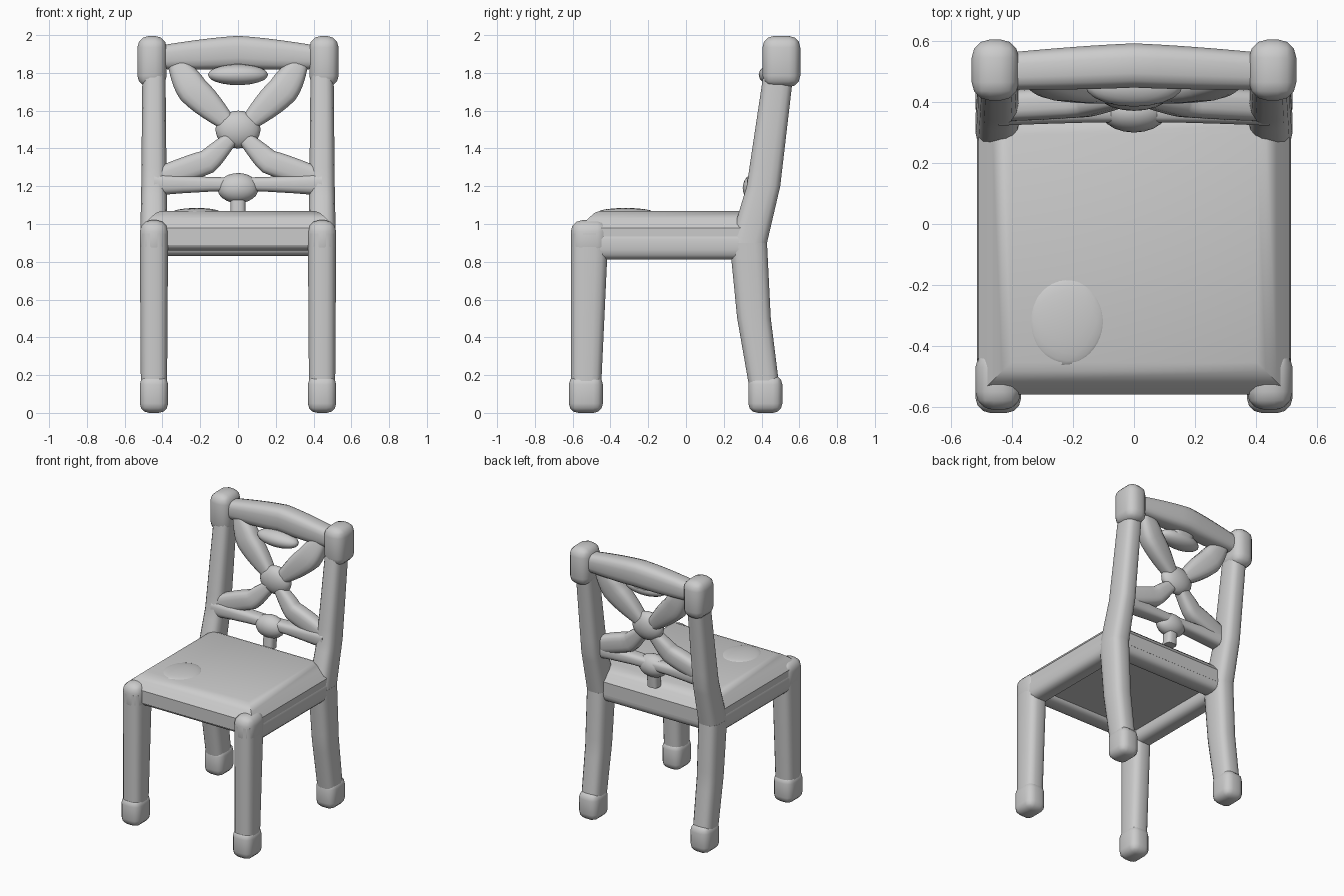
import bpy, bmesh, math
from mathutils import Matrix, Vector

if "Cube" in bpy.data.objects:
    bpy.data.objects.remove(bpy.data.objects["Cube"])

RIGHT, BACK, UP = Vector((1, 0, 0)), Vector((0, 1, 0)), Vector((0, 0, 1))

# Shared material
COLOUR = (0.6, 0.6, 0.6, 1)
grey = bpy.data.materials.new("plain grey")
grey.use_nodes = True
grey.diffuse_color = COLOUR
grey.node_tree.nodes["Principled BSDF"].inputs["Base Color"].default_value = COLOUR


def finish(name, bm, mirror=False):
    """Turn a bmesh into a smooth-shaded object, optionally mirrored left to right."""
    bmesh.ops.recalc_face_normals(bm, faces=bm.faces[:])
    mesh = bpy.data.meshes.new(name)
    bm.to_mesh(mesh)
    bm.free()
    mesh.materials.append(grey)
    part = bpy.data.objects.new(name, mesh)
    bpy.context.collection.objects.link(part)
    bpy.ops.object.select_all(action='DESELECT')
    part.select_set(True)
    bpy.context.view_layer.objects.active = part
    bpy.ops.object.shade_smooth_by_angle(angle=math.radians(35))
    if mirror:
        part.modifiers.new("mirror", 'MIRROR')


def rounded(value, power):
    return math.copysign(abs(value) ** power, value)


def rod(name, path, size, end=None, swell=0, across=None, depth=BACK, mirror=False, sides=16, steps=6):
    """Soft-cornered bar along a path; its half sizes run from size to end and swell midway."""
    points = [Vector(p) for p in path]
    centres = [a.lerp(b, i / steps) for a, b in zip(points, points[1:]) for i in range(steps)]
    centres.append(points[-1])
    last = len(centres) - 1
    size, end = Vector(size), Vector(end or size)
    bm = bmesh.new()
    loops = []
    for i, centre in enumerate(centres):
        t = i / last
        bulge = swell * math.sin(math.pi * t)
        wide, deep = size.lerp(end, t)
        wide *= 1 + bulge
        deep *= 1 + bulge / 2
        along = centres[min(i + 1, last)] - centres[max(i - 1, 0)]
        side = across or along.cross(depth).normalized()
        loop = []
        for k in range(sides):
            turn = math.tau * (k + 0.5) / sides
            loop.append(bm.verts.new(centre + side * wide * rounded(math.cos(turn), 0.65)
                                     + depth * deep * rounded(math.sin(turn), 0.65)))
        loops.append(loop)
    for low, high in zip(loops, loops[1:]):
        for k in range(sides):
            n = (k + 1) % sides
            bm.faces.new((low[k], low[n], high[n], high[k]))
    bm.faces.new(loops[0])
    bm.faces.new(loops[-1])
    finish(name, bm, mirror)


def cube(centre, size):
    bm = bmesh.new()
    place = Matrix.Translation(centre) @ Matrix.Diagonal((*size, 1))
    bmesh.ops.create_cube(bm, size=1, matrix=place)
    return bm


def block(name, centre, size, bevel):
    """Mirrored pair of cubes with rounded edges."""
    bm = cube(centre, size)
    bmesh.ops.bevel(bm, geom=bm.edges[:], offset=bevel, segments=3, profile=0.5, affect='EDGES')
    finish(name, bm, mirror=True)


def ball(name, centre, radii):
    bm = bmesh.new()
    place = Matrix.Translation(centre) @ Matrix.Diagonal((*radii, 1))
    bmesh.ops.create_icosphere(bm, subdivisions=3, radius=1, matrix=place)
    finish(name, bm)


def on_back(x, z):
    """Point on the leaning middle plane of the back."""
    return (x, 0.38 + (z - 1.2) * 0.17, z)


LEG = 0.445  # sideways position of the legs

# Feet, legs and the posts that continue the rear legs
for end, y in (("front", -0.53), ("back", 0.42)):
    block(end + "_feet", (LEG, y, 0.1), (0.15, 0.18, 0.2), 0.05)
rod("front_legs", [(LEG, -0.53, 0.1), (LEG, -0.51, 0.95)], (0.07, 0.08), (0.076, 0.1), across=RIGHT, mirror=True)
block("front_corners", (LEG, -0.51, 0.92), (0.15, 0.2, 0.2), 0.06)
rod("back_legs", [(LEG, 0.42, 0.1), (LEG, 0.36, 0.5), (LEG, 0.33, 0.9)],
    (0.07, 0.08), (0.075, 0.1), across=RIGHT, mirror=True)
rod("back_posts", [(LEG, 0.33, 0.9), (LEG, 0.41, 1.2), (LEG, 0.49, 1.8)],
    (0.074, 0.1), (0.062, 0.08), across=RIGHT, mirror=True)
block("post_knobs", (0.455, 0.505, 1.86), (0.155, 0.2, 0.27), 0.06)

# Seat slab with wide sloping edges around a flat top
bm = cube((0, -0.08, 0.935), (1.02, 0.96, 0.09))
bm.normal_update()
top = max(bm.faces, key=lambda face: face.normal.z)
for thickness, rise in ((0.06, 0.05), (0.05, 0.03), (0.04, 0.01)):
    bmesh.ops.inset_region(bm, faces=[top], thickness=thickness, depth=rise)
finish("seat", bm)
ball("seat_bump", (-0.22, -0.32, 1.06), (0.13, 0.15, 0.025))

# Rails under the seat
rod("side_rails", [(LEG, -0.5, 0.89), (LEG, 0.33, 0.89)], (0.07, 0.08), across=RIGHT, depth=UP, mirror=True)
for name, y, z in (("front_rail", -0.49, 0.93), ("back_rail", 0.33, 0.9)):
    rod(name, [(-LEG, y, z), (LEG, y, z)], (0.07, 0.07))

# Arched top rail with a pendant beneath
rod("top_rail", [(-LEG, 0.5, 1.88), (0, 0.52, 1.91), (LEG, 0.5, 1.88)], (0.06, 0.06), swell=0.45)
ball("pendant", (0, 0.455, 1.79), (0.16, 0.07, 0.055))
rod("pendant_neck", [(0, 0.48, 1.78), (0, 0.5, 1.86)], (0.08, 0.04), across=RIGHT)

# Lower rail with its middle boss and a stub down to the seat
rod("lower_rail", [on_back(-LEG, 1.21), on_back(LEG, 1.21)], (0.06, 0.06), swell=-0.4)
ball("lower_boss", (0, 0.37, 1.19), (0.11, 0.07, 0.08))
rod("lower_stub", [(0, 0.36, 1.04), (0, 0.37, 1.15)], (0.04, 0.04), across=RIGHT)

# Crossed splat with leaf-shaped upper arms and flared lower arms
ball("splat_centre", on_back(0, 1.5), (0.12, 0.06, 0.1))
rod("upper_arms", [on_back(0.04, 1.52), on_back(0.24, 1.71), on_back(0.34, 1.87)],
    (0.04, 0.04), swell=1.1, mirror=True)
rod("lower_arms", [on_back(0.04, 1.45), on_back(0.16, 1.33), on_back(0.42, 1.24)],
    (0.04, 0.04), (0.06, 0.05), swell=0.3, mirror=True)
